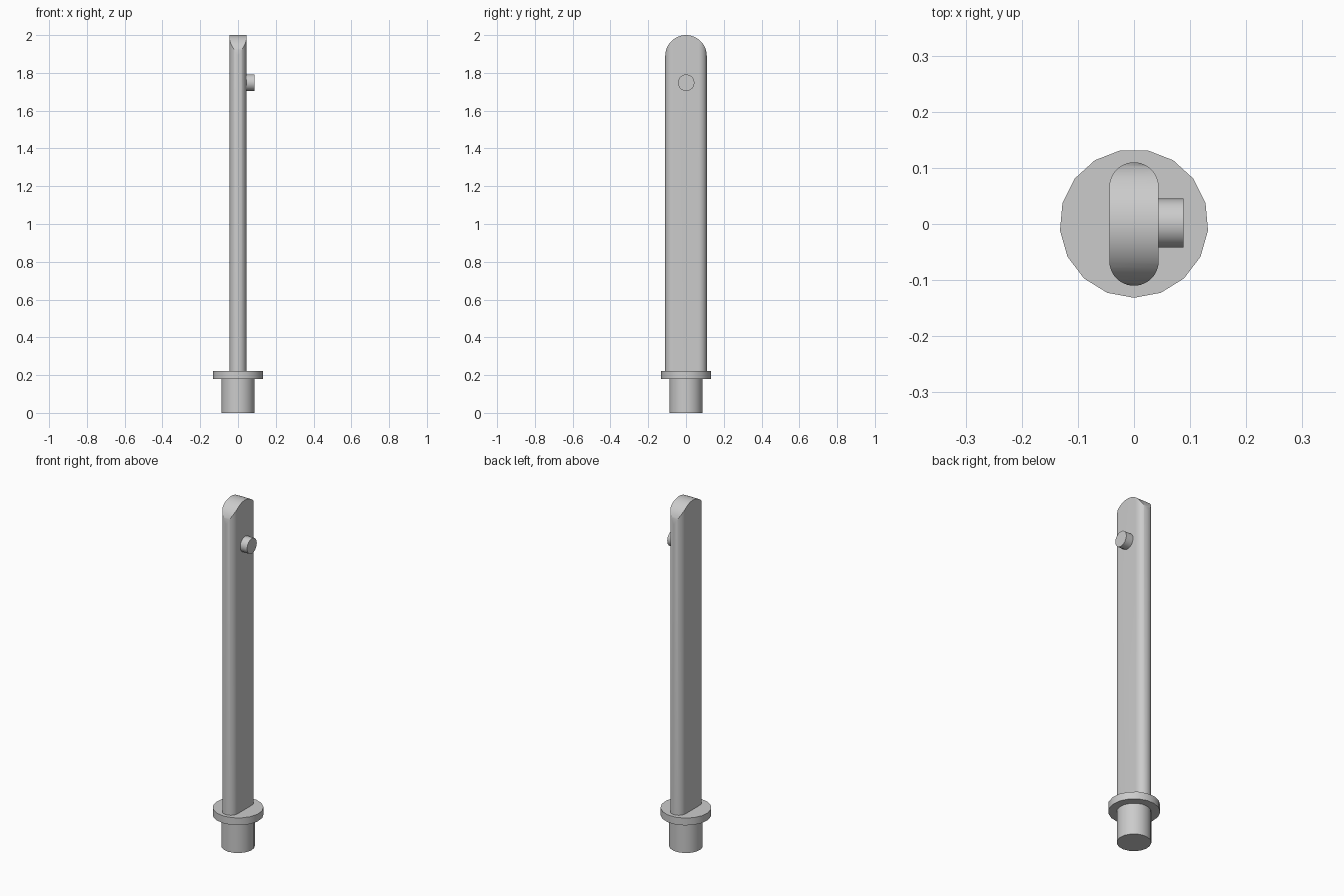
import bpy
import bmesh
from math import pi, sin, cos, radians

cube = bpy.data.objects.get("Cube")
if cube:
    bpy.data.objects.remove(cube, do_unlink=True)

GREY = (0.6, 0.6, 0.6, 1.0)
grey = bpy.data.materials.new("plain grey")
grey.use_nodes = True
grey.diffuse_color = GREY
grey.node_tree.nodes["Principled BSDF"].inputs["Base Color"].default_value = GREY

SIDES = 17
HALF_WIDTH, HALF_THICK = 0.11, 0.044
TOP, FLANGE_TOP, PEG_TOP = 2.0, 0.222, 0.18


def select_only(obj):
    bpy.ops.object.select_all(action='DESELECT')
    obj.select_set(True)
    bpy.context.view_layer.objects.active = obj


def finish(obj, name):
    obj.name = name
    obj.data.materials.clear()
    obj.data.materials.append(grey)
    select_only(obj)
    bpy.ops.object.shade_smooth_by_angle(angle=radians(30))


def cylinder(name, radius, depth, centre, rotation):
    bpy.ops.mesh.primitive_cylinder_add(vertices=SIDES, radius=radius, depth=depth,
                                        location=centre, rotation=rotation)
    finish(bpy.context.object, name)


def extrude_outline(name, points, offset):
    """Solid made by pushing a flat outline along an offset."""
    bm = bmesh.new()
    face = bm.faces.new([bm.verts.new(p) for p in points])
    new = bmesh.ops.extrude_face_region(bm, geom=[face])["geom"]
    bmesh.ops.translate(bm, vec=offset,
                        verts=[v for v in new if isinstance(v, bmesh.types.BMVert)])
    bmesh.ops.recalc_face_normals(bm, faces=bm.faces)
    mesh = bpy.data.meshes.new(name)
    bm.to_mesh(mesh)
    bm.free()
    obj = bpy.data.objects.new(name, mesh)
    bpy.context.collection.objects.link(obj)
    return obj


def half_circle(radius, steps):
    return [(radius * cos(pi * i / steps), radius * sin(pi * i / steps))
            for i in range(steps + 1)]


# Round peg and flange at the foot
cylinder("peg", 0.088, PEG_TOP, (0, 0, PEG_TOP / 2), (0, 0, pi))
cylinder("flange", 0.1325, FLANGE_TOP - PEG_TOP,
         (0, 0.001, (FLANGE_TOP + PEG_TOP) / 2), (0, 0, pi))

# Upright blade: a round-ended bar trimmed by an arched outline
cap = half_circle(HALF_THICK, 24)
straight = HALF_WIDTH - HALF_THICK
outline = [(x, y + straight, FLANGE_TOP) for x, y in cap]
outline += [(-x, -y - straight, FLANGE_TOP) for x, y in cap]
blade = extrude_outline("blade", outline, (0, 0, TOP + 0.1 - FLANGE_TOP))

arch = [(-0.1, y, z + TOP - HALF_WIDTH) for y, z in half_circle(HALF_WIDTH, 32)]
arch = [(-0.1, HALF_WIDTH + 0.001, 0)] + arch + [(-0.1, -HALF_WIDTH - 0.001, 0)]
cutter = extrude_outline("arch_cutter", arch, (0.2, 0, 0))
cutter.hide_render = True

trim = blade.modifiers.new("round top", 'BOOLEAN')
trim.operation = 'INTERSECT'
trim.solver = 'EXACT'
trim.object = cutter
select_only(blade)
bpy.ops.object.modifier_apply(modifier=trim.name)
bpy.data.objects.remove(cutter, do_unlink=True)
finish(blade, "blade")

# Small side button near the top
cylinder("side_button", 0.044, 0.054, (0.061, 0.001, 1.748), (0, pi / 2, 0))
